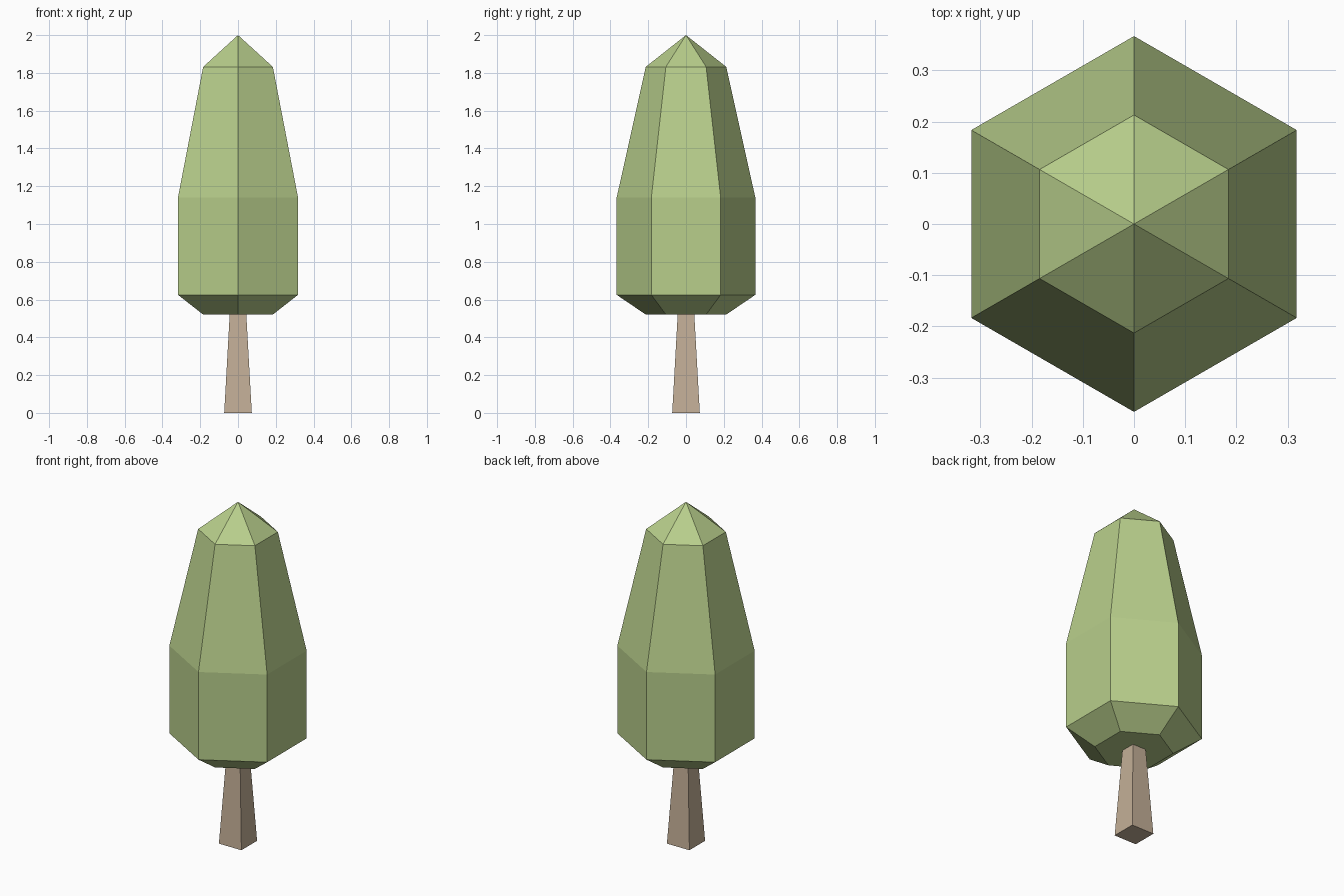
import bpy, bmesh
from math import sin, cos, pi

if "Cube" in bpy.data.objects:
    bpy.data.objects.remove(bpy.data.objects["Cube"])


def material(name, color):
    mat = bpy.data.materials.new(name)
    mat.diffuse_color = (*color, 1)
    mat.use_nodes = True
    mat.node_tree.nodes["Principled BSDF"].inputs["Base Color"].default_value = mat.diffuse_color
    return mat


def lathe(name, sides, start, profile, mat, apex=None):
    """Stack polygon rings given as (radius, z); close with a point or flat cap."""
    bm = bmesh.new()
    rings = [[bm.verts.new((r * cos(start + 2 * pi * i / sides),
                            r * sin(start + 2 * pi * i / sides), z))
              for i in range(sides)] for r, z in profile]
    for low, high in zip(rings, rings[1:]):
        for i in range(sides):
            j = (i + 1) % sides
            bm.faces.new((low[i], low[j], high[j], high[i]))
    bm.faces.new(rings[0][::-1])
    if apex is None:
        bm.faces.new(rings[-1])
    else:
        tip = bm.verts.new((0, 0, apex))
        for i in range(sides):
            bm.faces.new((rings[-1][i], rings[-1][(i + 1) % sides], tip))
    bmesh.ops.recalc_face_normals(bm, faces=bm.faces)
    mesh = bpy.data.meshes.new(name)
    bm.to_mesh(mesh)
    bm.free()
    mesh.materials.append(mat)
    obj = bpy.data.objects.new(name, mesh)
    bpy.context.collection.objects.link(obj)
    return obj


# Hexagonal crown with corners on the y axis
lathe("foliage", 6, pi / 2,
      [(0.212, 0.52), (0.367, 0.625), (0.367, 1.14), (0.213, 1.832)],
      material("leaf_green", (0.48, 0.62, 0.26)), apex=2.0)

# Tapered square trunk
root2 = 2 ** 0.5
lathe("trunk", 4, pi / 4,
      [(0.073 * root2, 0), (0.044 * root2, 0.52)],
      material("bark_tan", (0.55, 0.43, 0.31)))
